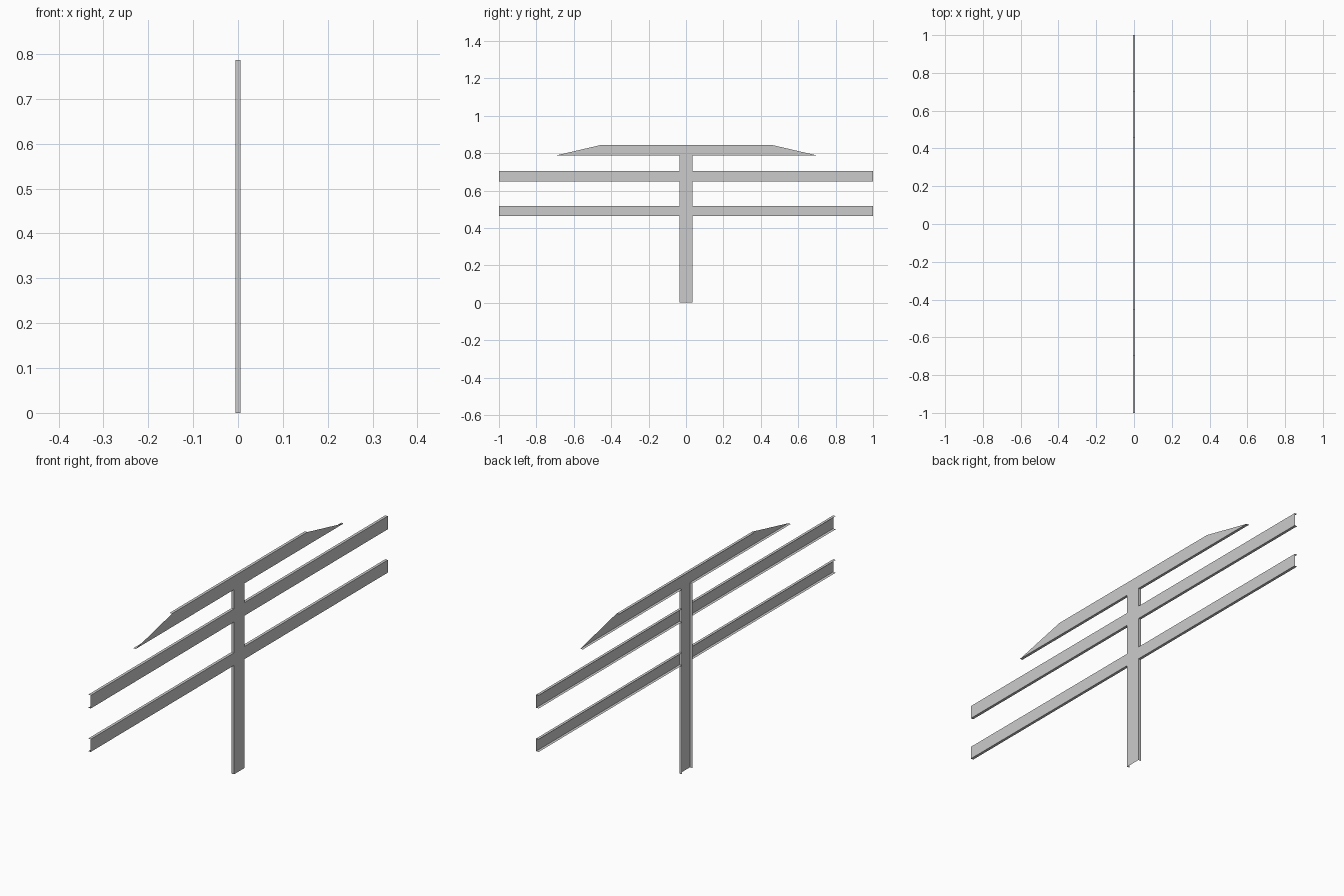
import bpy

if "Cube" in bpy.data.objects:
    bpy.data.objects.remove(bpy.data.objects["Cube"])

WEB_X, LIP_X = 0.006, -0.006   # open channels: flat web at +x, lips folded back to -x
POST = 0.035                   # half width of the post


def channel(name, outlines, lips):
    """Sheet part: web outlines in (y, z) plus lip segments folded towards -x."""
    verts, faces = [], []

    def add(points):
        faces.append(range(len(verts), len(verts) + len(points)))
        verts.extend(points)

    for outline in outlines:
        add([(WEB_X, y, z) for y, z in outline])
    for (y0, z0), (y1, z1) in lips:
        add([(WEB_X, y0, z0), (WEB_X, y1, z1), (LIP_X, y1, z1), (LIP_X, y0, z0)])
    mesh = bpy.data.meshes.new(name)
    mesh.from_pydata(verts, [], faces)
    obj = bpy.data.objects.new(name, mesh)
    bpy.context.collection.objects.link(obj)


def rect(y0, y1, z0, z1):
    return [(y0, z0), (y1, z0), (y1, z1), (y0, z1)]


# upright post with a lip on each side
TOP = 0.787
channel("post", [rect(-POST, POST, 0, TOP)],
        [((s * POST, 0), (s * POST, TOP)) for s in (-1, 1)])

# two cross rails, each interrupted by the post
for name, z0, z1 in (("lower_rail", 0.464, 0.518), ("upper_rail", 0.649, 0.705)):
    spans = [(-1, -POST), (POST, 1)]
    channel(name, [rect(a, b, z0, z1) for a, b in spans],
            [((a, z), (b, z)) for a, b in spans for z in (z0, z1)])

# top beam with tapered ends, lips only on the level edges
BEAM = 0.844
channel("top_beam",
        [[(-0.697, TOP), (0.703, TOP), (0.458, BEAM), (-0.453, BEAM)]],
        [((-0.697, TOP), (-POST, TOP)), ((POST, TOP), (0.703, TOP)),
         ((-0.453, BEAM), (0.458, BEAM))])
